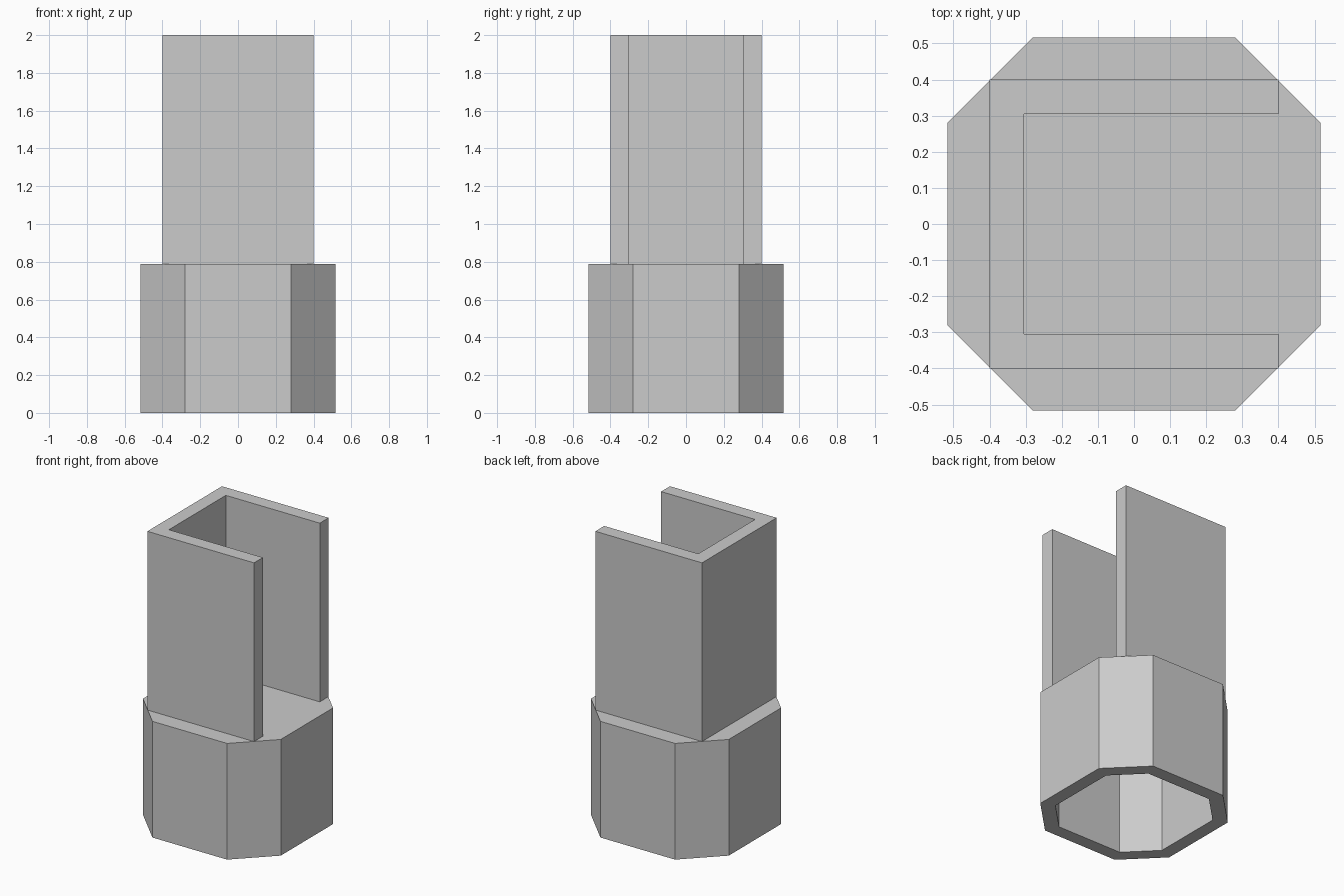
import bpy
import bmesh

WALL = 0.095
RIM = 0.09
SHOULDER = 0.788
HEIGHT = 2.0

cube = bpy.data.objects.get("Cube")
if cube:
    bpy.data.objects.remove(cube, do_unlink=True)

grey = bpy.data.materials.new("plain grey")
grey.use_nodes = True
colour = (0.6, 0.6, 0.6, 1)
grey.diffuse_color = colour
grey.node_tree.nodes["Principled BSDF"].inputs["Base Color"].default_value = colour


def octagon(half, flat):
    """Square of the given half width with its corners cut to flat sides."""
    quarter = [(half, -flat), (half, flat)]
    points = []
    for _ in range(4):
        points += quarter
        quarter = [(-y, x) for x, y in quarter]
    return points


def ring(bm, outline, z):
    return [bm.verts.new((x, y, z)) for x, y in outline]


def bridge(bm, a, b):
    for i in range(len(a)):
        j = (i + 1) % len(a)
        bm.faces.new((a[i], a[j], b[j], b[i]))


def finish(bm, name):
    bmesh.ops.recalc_face_normals(bm, faces=bm.faces)
    mesh = bpy.data.meshes.new(name)
    bm.to_mesh(mesh)
    bm.free()
    mesh.materials.append(grey)
    bpy.context.collection.objects.link(bpy.data.objects.new(name, mesh))


# Octagonal socket, closed on top and hollow from below
bm = bmesh.new()
outer = octagon(0.517, 0.28)
inner = octagon(0.517 - RIM, 0.28 - RIM * (2 ** 0.5 - 1))
loops = [ring(bm, outer, SHOULDER), ring(bm, outer, 0),
         ring(bm, inner, 0), ring(bm, inner, SHOULDER - RIM)]
for upper, lower in zip(loops, loops[1:]):
    bridge(bm, upper, lower)
bm.faces.new(loops[0])
bm.faces.new(loops[-1])
finish(bm, "octagonal_socket")

# Upright channel, open toward +x
bm = bmesh.new()
s, i = 0.4, 0.4 - WALL
profile = [(s, -s), (s, -i), (-i, -i), (-i, i), (s, i), (s, s), (-s, s), (-s, -s)]
bottom, top = ring(bm, profile, SHOULDER), ring(bm, profile, HEIGHT)
bridge(bm, bottom, top)
bm.faces.new(bottom)
bm.faces.new(top)
finish(bm, "upright_channel")
